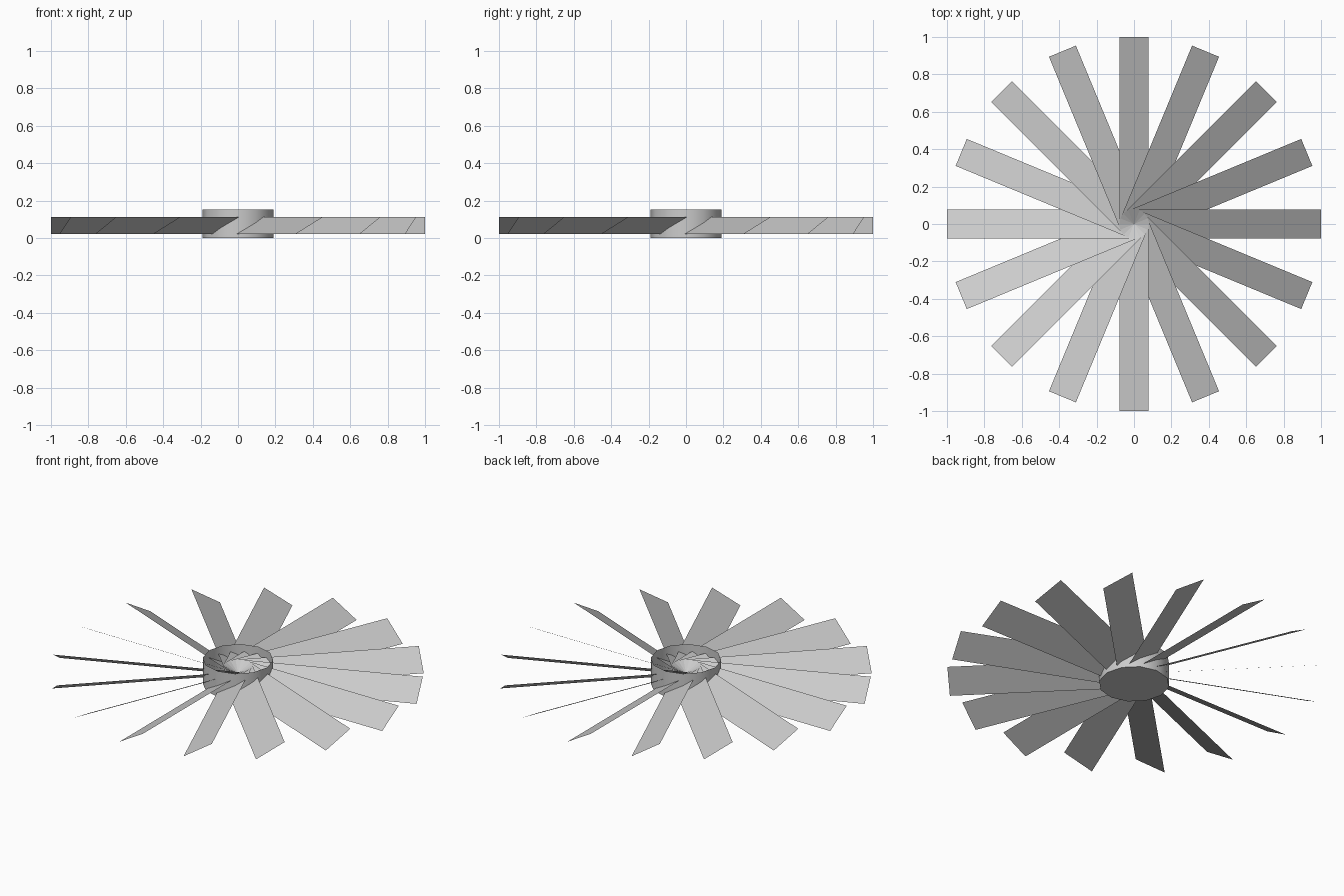
import bpy, bmesh, math
from mathutils import Matrix

if "Cube" in bpy.data.objects:
    bpy.data.objects.remove(bpy.data.objects["Cube"])

BLADES = 16
HALF_W, PITCH, MID_Z = 0.09, math.radians(30), 0.067


def make_object(name, bm):
    mesh = bpy.data.meshes.new(name)
    bm.to_mesh(mesh)
    bm.free()
    obj = bpy.data.objects.new(name, mesh)
    bpy.context.collection.objects.link(obj)
    return obj


# Open-topped hub cup: bottom disc raised into a thin wall
bm = bmesh.new()
bmesh.ops.create_circle(bm, cap_ends=True, segments=12, radius=0.19)
ret = bmesh.ops.extrude_edge_only(bm, edges=bm.edges[:])
for v in [g for g in ret["geom"] if isinstance(g, bmesh.types.BMVert)]:
    v.co.z = 0.152
bmesh.ops.recalc_face_normals(bm, faces=bm.faces[:])
bottom = min(bm.faces, key=lambda f: f.calc_center_median().z)
if bottom.normal.z > 0:
    bmesh.ops.reverse_faces(bm, faces=bm.faces[:])
hub = make_object("hub", bm)
bpy.context.view_layer.objects.active = hub
hub.select_set(True)
bpy.ops.object.shade_smooth_by_angle(angle=math.radians(40))

# Flat pitched blades radiating from the centre
for i in range(BLADES):
    bm = bmesh.new()
    corners = [(0, -HALF_W), (1, -HALF_W), (1, HALF_W), (0, HALF_W)]
    bm.faces.new([bm.verts.new((x, y, 0)) for x, y in corners])
    place = (Matrix.Translation((0, 0, MID_Z))
             @ Matrix.Rotation(2 * math.pi * i / BLADES, 4, 'Z')
             @ Matrix.Rotation(PITCH, 4, 'X'))
    bm.transform(place)
    make_object(f"blade_{i + 1}", bm)
